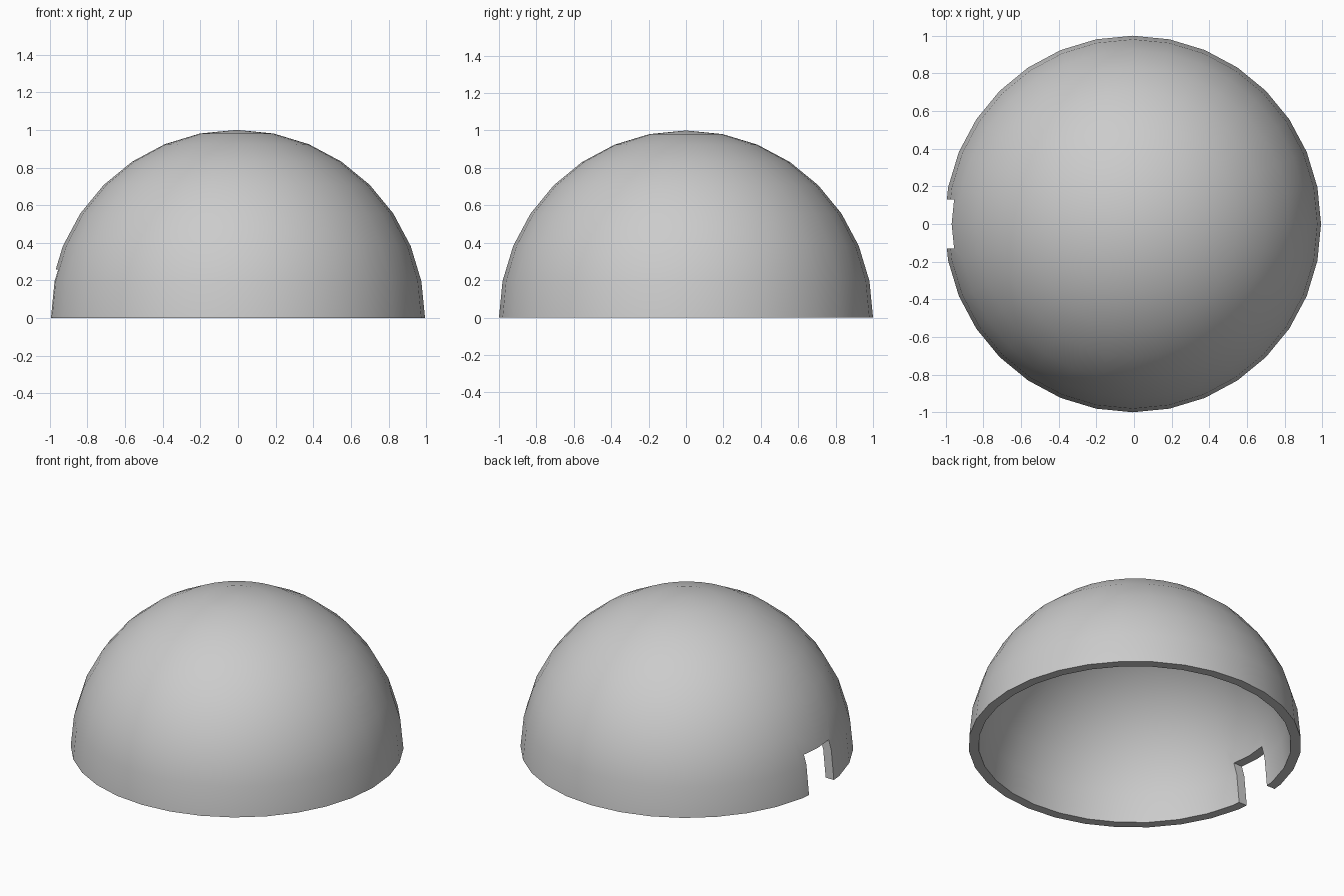
import bpy, bmesh
from math import radians
from mathutils import Matrix

if "Cube" in bpy.data.objects:
    bpy.data.objects.remove(bpy.data.objects["Cube"])

R, WALL = 1.0, 0.06
SHIFT = -0.0065  # the notch trims the -x extreme, so re-centre the bounds

# Hollow hemisphere shell
bm = bmesh.new()
bmesh.ops.create_uvsphere(bm, u_segments=32, v_segments=16, radius=R)
bmesh.ops.delete(bm, geom=[v for v in bm.verts if v.co.z < -1e-4], context='VERTS')
inner = bmesh.ops.duplicate(bm, geom=bm.verts[:] + bm.edges[:] + bm.faces[:])['geom']
bmesh.ops.scale(bm, vec=(R - WALL,) * 3,
                verts=[g for g in inner if isinstance(g, bmesh.types.BMVert)])
bmesh.ops.reverse_faces(bm, faces=[g for g in inner if isinstance(g, bmesh.types.BMFace)])
bmesh.ops.bridge_loops(bm, edges=[e for e in bm.edges if e.is_boundary])
bmesh.ops.recalc_face_normals(bm, faces=bm.faces[:])
bmesh.ops.translate(bm, vec=(SHIFT, 0, 0), verts=bm.verts[:])
mesh = bpy.data.meshes.new("dome_shell")
bm.to_mesh(mesh)
bm.free()
dome = bpy.data.objects.new("dome_shell", mesh)
bpy.context.collection.objects.link(dome)

# Doorway cutter on the -x side
bpy.ops.mesh.primitive_cube_add(size=1, location=(-1.0, 0, 0))
cutter = bpy.context.object
cutter.name = "doorway_cutter"
cutter.scale = (0.5, 0.26, 0.514)
cutter.hide_render = True

# Cut the doorway
mod = dome.modifiers.new("doorway", 'BOOLEAN')
mod.operation = 'DIFFERENCE'
mod.solver = 'EXACT'
mod.object = cutter
bpy.ops.object.select_all(action='DESELECT')
dome.select_set(True)
bpy.context.view_layer.objects.active = dome
bpy.ops.object.modifier_apply(modifier=mod.name)
bpy.data.objects.remove(cutter)
bpy.ops.object.shade_smooth_by_angle(angle=radians(35))
